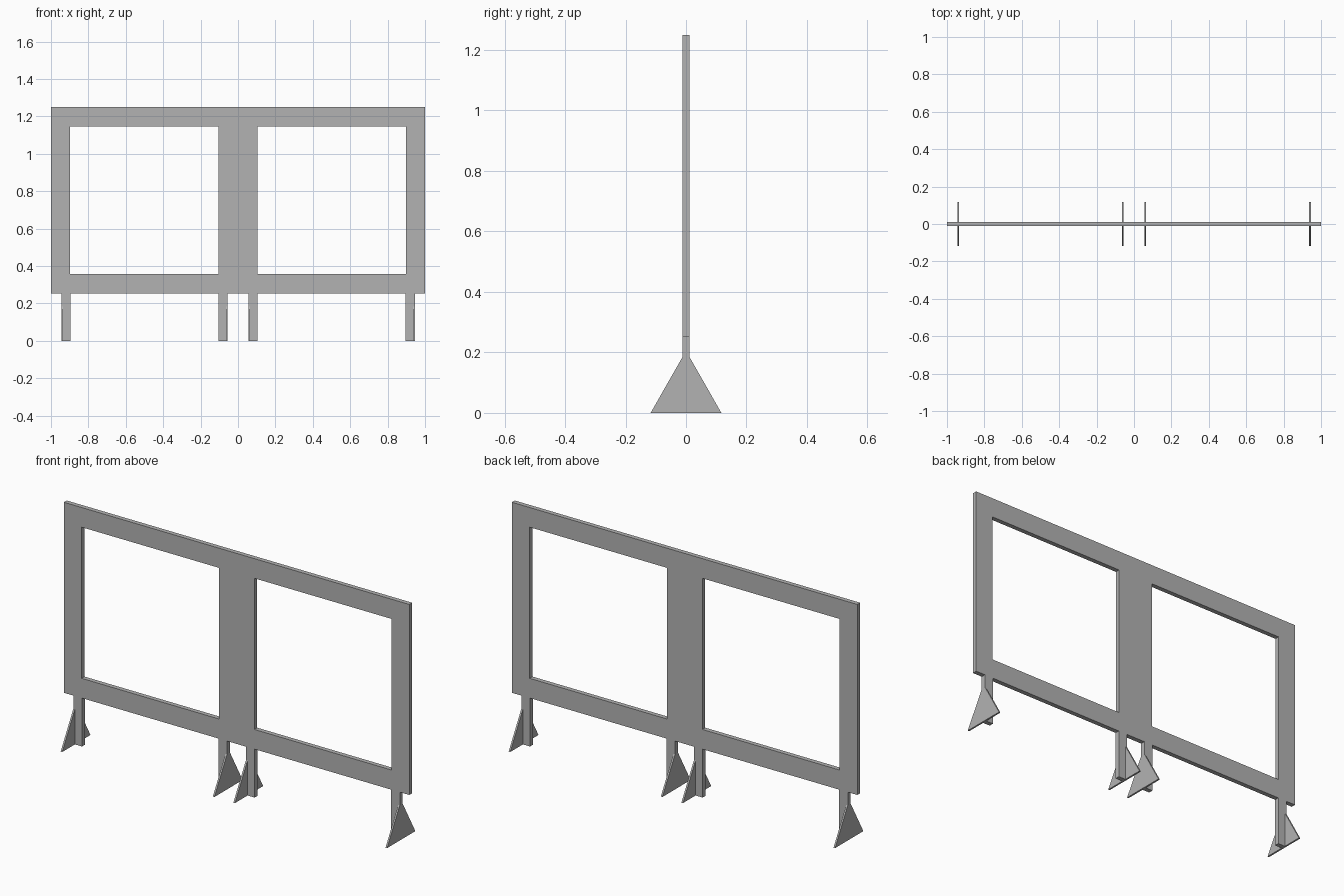
import bpy
import bmesh
from mathutils import Vector

cube = bpy.data.objects.get("Cube")
if cube:
    bpy.data.objects.remove(cube, do_unlink=True)

HALF_DEPTH = 0.012
BOTTOM, TOP = 0.253, 1.25
RAIL = 0.103          # width of each frame member
LEG = 0.05
PLATE = 0.009

grey = bpy.data.materials.new("plain_grey")
grey.use_nodes = True
colour = (0.45, 0.45, 0.45, 1)
grey.diffuse_color = colour
grey.node_tree.nodes["Principled BSDF"].inputs["Base Color"].default_value = colour


def finish(name, bm):
    bmesh.ops.recalc_face_normals(bm, faces=bm.faces)
    mesh = bpy.data.meshes.new(name)
    bm.to_mesh(mesh)
    bm.free()
    mesh.materials.append(grey)
    obj = bpy.data.objects.new(name, mesh)
    bpy.context.collection.objects.link(obj)
    return obj


def extrude(bm, offset):
    geom = bmesh.ops.extrude_face_region(bm, geom=bm.faces[:])["geom"]
    verts = [g for g in geom if isinstance(g, bmesh.types.BMVert)]
    bmesh.ops.translate(bm, verts=verts, vec=offset)


def prism(name, outline, offset):
    bm = bmesh.new()
    bm.faces.new([bm.verts.new(p) for p in outline])
    extrude(bm, Vector(offset))
    return finish(name, bm)


# Double frame: a cell layout with two window cells left open
xs = [-1, -1 + RAIL, -RAIL, RAIL, 1 - RAIL, 1]
zs = [BOTTOM, BOTTOM + RAIL, TOP - RAIL, TOP]
bm = bmesh.new()
grid = [[bm.verts.new((x, -HALF_DEPTH, z)) for z in zs] for x in xs]
for i in range(len(xs) - 1):
    for j in range(len(zs) - 1):
        if j == 1 and i in (1, 3):
            continue
        bm.faces.new((grid[i][j], grid[i + 1][j], grid[i + 1][j + 1], grid[i][j + 1]))
extrude(bm, Vector((0, 2 * HALF_DEPTH, 0)))
finish("double_frame", bm)

# Legs, each with a triangular foot plate flush with its outer side
for side, s in (("left", 1), ("right", -1)):
    for place, plate_x, inward in (("outer", 0.945, -1), ("inner", 0.055, 1)):
        x0 = s * plate_x
        d = s * inward
        x1 = x0 + d * LEG
        prism(f"{side}_{place}_leg",
              [(x0, -HALF_DEPTH, 0), (x1, -HALF_DEPTH, 0),
               (x1, HALF_DEPTH, 0), (x0, HALF_DEPTH, 0)],
              (0, 0, BOTTOM))
        prism(f"{side}_{place}_foot_plate",
              [(x0, -0.117, 0), (x0, 0.117, 0), (x0, 0, 0.205)],
              (d * PLATE, 0, 0))
